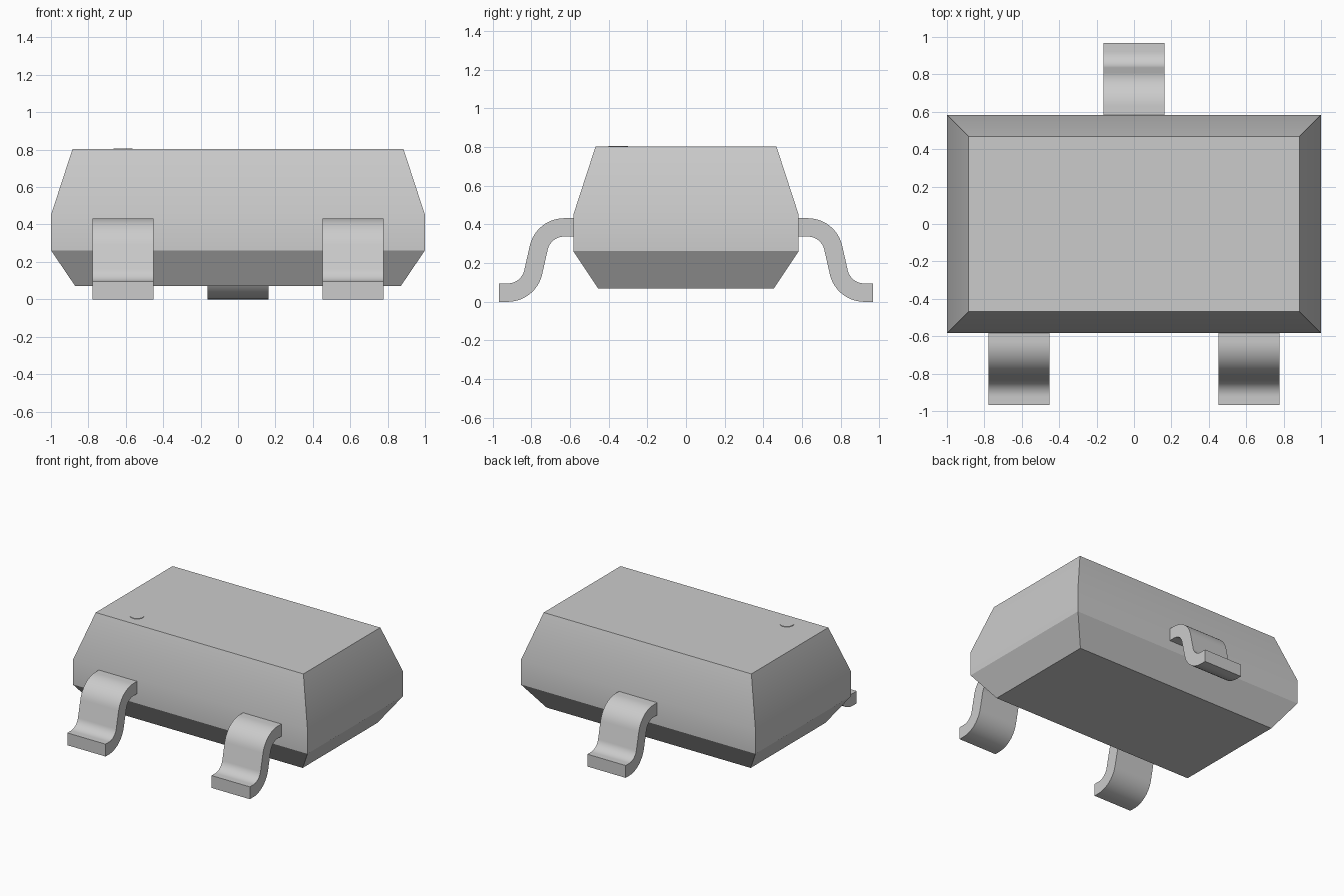
import bpy, bmesh
from math import sin, cos, radians

cube = bpy.data.objects.get("Cube")
if cube:
    bpy.data.objects.remove(cube, do_unlink=True)

# Single grey material
grey = bpy.data.materials.new("plain grey")
grey.use_nodes = True
grey.diffuse_color = (0.6, 0.6, 0.6, 1)
bsdf = next(n for n in grey.node_tree.nodes if n.type == "BSDF_PRINCIPLED")
bsdf.inputs["Base Color"].default_value = (0.6, 0.6, 0.6, 1)


def finish(bm, name):
    """Turn a bmesh into a shaded, coloured object."""
    bmesh.ops.recalc_face_normals(bm, faces=bm.faces)
    mesh = bpy.data.meshes.new(name)
    bm.to_mesh(mesh)
    bm.free()
    mesh.materials.append(grey)
    obj = bpy.data.objects.new(name, mesh)
    bpy.context.collection.objects.link(obj)
    bpy.ops.object.select_all(action="DESELECT")
    obj.select_set(True)
    bpy.context.view_layer.objects.active = obj
    bpy.ops.object.shade_smooth_by_angle(angle=radians(30))
    return obj


def loft(sections, name):
    """Skin a stack of matching closed sections and cap both ends."""
    bm = bmesh.new()
    rings = [[bm.verts.new(p) for p in s] for s in sections]
    for a, b in zip(rings, rings[1:]):
        for i in range(len(a)):
            j = (i + 1) % len(a)
            bm.faces.new((a[i], a[j], b[j], b[i]))
    bm.faces.new(rings[0])
    bm.faces.new(rings[-1])
    return finish(bm, name)


# Moulded body: rectangles of half width, half depth, height
levels = [(0.87, 0.455, 0.07), (1, 0.583, 0.262), (1, 0.583, 0.45), (0.885, 0.468, 0.803)]
loft([[(sx * x, sy * y, z) for sx, sy in ((-1, -1), (1, -1), (1, 1), (-1, 1))]
      for x, y, z in levels], "body")

# Gull-wing lead: centre line with its normals, swept across the lead width
R, HALF, SWEEP, STEPS = 0.135, 0.0475, radians(77), 12
TOP, FOOT = (0.63, 0.25), (0.922, 0.0475 + R)
angles = [SWEEP * i / STEPS for i in range(STEPS + 1)]
path = [(0.55, TOP[1] + R, 0)]
path += [(TOP[0] + R * sin(a), TOP[1] + R * cos(a), a) for a in angles]
path += [(FOOT[0] - R * sin(a), FOOT[1] - R * cos(a), a) for a in reversed(angles)]
path += [(0.967, FOOT[1] - R, 0)]


def lead(name, x, side, half_width=0.163):
    upper = [(y + HALF * sin(a), z + HALF * cos(a)) for y, z, a in path]
    lower = [(y - HALF * sin(a), z - HALF * cos(a)) for y, z, a in path]
    outline = upper + lower[::-1]
    loft([[(x + s * half_width, side * y, z) for y, z in outline] for s in (-1, 1)], name)


lead("front_right_lead", -0.615, -1)
lead("front_left_lead", 0.615, -1)
lead("back_lead", 0, 1)

# Thin round marker on the top face
loft([[(-0.615 + 0.05 * cos(radians(a)), -0.35 + 0.05 * sin(radians(a)), z)
       for a in range(0, 360, 15)] for z in (0.8, 0.807)], "corner_marker")
